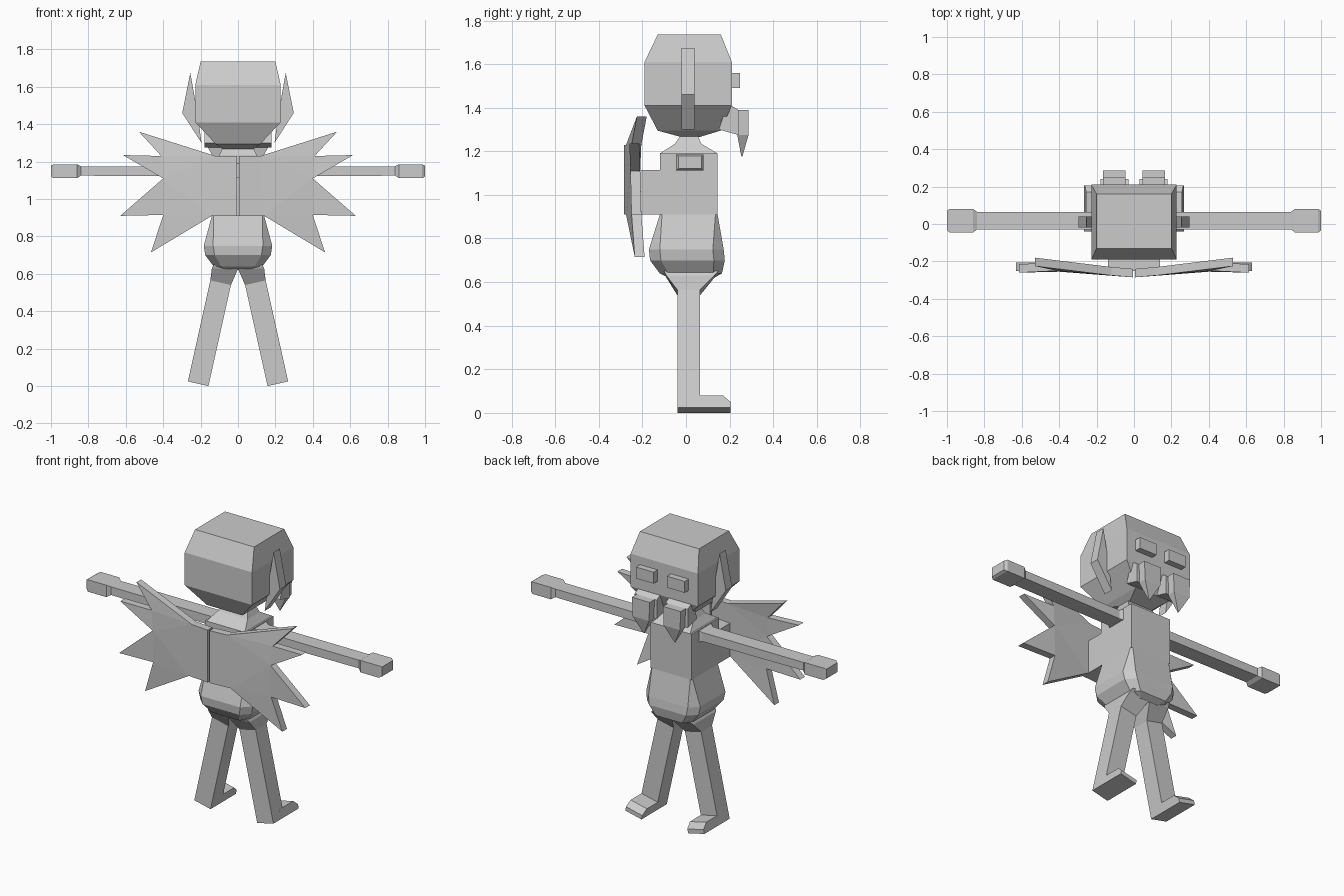
import bpy
import bmesh

cube = bpy.data.objects.get("Cube")
if cube:
    bpy.data.objects.remove(cube, do_unlink=True)

grey = bpy.data.materials.new("plain_grey")
grey.use_nodes = True
grey.diffuse_color = (0.6, 0.6, 0.6, 1)
grey.node_tree.nodes["Principled BSDF"].inputs["Base Color"].default_value = (0.6, 0.6, 0.6, 1)


def finish(name, bm, mirror=False):
    bmesh.ops.recalc_face_normals(bm, faces=bm.faces[:])
    mesh = bpy.data.meshes.new(name)
    bm.to_mesh(mesh)
    bm.free()
    mesh.materials.append(grey)
    obj = bpy.data.objects.new(name, mesh)
    bpy.context.collection.objects.link(obj)
    if mirror:
        modifier = obj.modifiers.new("Mirror", "MIRROR")
        modifier.use_axis = (True, False, False)
        modifier.use_mirror_merge = False


def loft(name, rings, mirror=False):
    """Skin a list of equally sized point rings and cap both ends."""
    bm = bmesh.new()
    rows = [[bm.verts.new(p) for p in ring] for ring in rings]
    n = len(rows[0])
    for low, high in zip(rows, rows[1:]):
        for i in range(n):
            j = (i + 1) % n
            bm.faces.new((low[i], low[j], high[j], high[i]))
    bm.faces.new(rows[0])
    bm.faces.new(rows[-1])
    finish(name, bm, mirror)


def rect(z, x0, x1, y0, y1):
    return [(x0, y0, z), (x1, y0, z), (x1, y1, z), (x0, y1, z)]


def slab(x, y0, y1, z0, z1):
    return [(x, y0, z0), (x, y1, z0), (x, y1, z1), (x, y0, z1)]


def octagon(z, h, y0, y1, c):
    return [(-h + c, y0, z), (h - c, y0, z), (h, y0 + c, z), (h, y1 - c, z),
            (h - c, y1, z), (-h + c, y1, z), (-h, y1 - c, z), (-h, y0 + c, z)]


# Head, neck and trunk
loft("head", [rect(1.265, -.08, .08, -.02, .06), rect(1.295, -.12, .12, -.13, .16),
              rect(1.41, -.228, .228, -.19, .21), rect(1.61, -.228, .228, -.19, .21),
              rect(1.735, -.2, .2, -.13, .16)])
loft("neck", [rect(1.19, -.13, .13, -.12, .145), rect(1.235, -.1, .1, -.05, .07),
              rect(1.28, -.08, .08, -.02, .05)])
loft("chest", [rect(.91, -.14, .14, -.12, .145), rect(1.19, -.14, .14, -.12, .145)])
loft("wing_mount", [rect(.91, -.138, .138, -.25, -.1), rect(1.115, -.138, .138, -.25, -.1)])
loft("abdomen", [octagon(.62, .09, -.08, .13, .03), octagon(.64, .13, -.12, .165, .04),
                 octagon(.7, .175, -.165, .178, .05), octagon(.75, .183, -.17, .173, .05),
                 octagon(.91, .14, -.12, .145, .01)])

# Arms with thicker hands
loft("arms", [slab(.13, -.05, .08, 1.115, 1.19), slab(.16, -.03, .065, 1.12, 1.175),
              slab(.84, -.03, .065, 1.125, 1.175), slab(.86, -.045, .08, 1.112, 1.185),
              slab(.985, -.045, .08, 1.112, 1.185), slab(1, -.035, .07, 1.12, 1.178)], True)

# Splayed legs: wide hips narrowing into a straight shin
hip = [(.0, -.1, .65), (.13, -.1, .65), (.13, .15, .65), (.0, .15, .65)]
crotch = [(.003, -.09, .62), (.14, -.09, .63), (.14, .13, .63), (.003, .13, .62)]
knee = [(.038, -.04, .54), (.148, -.04, .565), (.148, .065, .565), (.038, .065, .54)]
sole = [(.158, -.04, 0), (.268, -.04, .025), (.268, .065, .025), (.158, .065, 0)]
loft("legs", [sole, knee, crotch, hip], True)


# Feet: blocks sheared to follow the tilt of the sole
def foot_ring(y, top):
    shift = -.22 * top
    return [(.158, y, 0), (.268, y, .025), (.268 + shift, y, .025 + top), (.158 + shift, y, top)]


loft("feet", [foot_ring(.03, .055), foot_ring(.17, .055), foot_ring(.205, .025)], True)

# Raised eyes and ears
loft("eyes", [rect(1.49, .045, .165, .19, .248), rect(1.56, .045, .165, .19, .248)], True)
ear = [(.255, 1.675), (.298, 1.46), (.195, 1.3), (.215, 1.45)]
loft("ears", [[(x, y, z) for x, z in ear] for y in (-.02, .04)], True)

# Drooping tusks with their root on the cheeks
loft("tusks", [rect(1.175, .103, .107, .254, .258), rect(1.275, .05, .16, .235, .287),
               rect(1.39, .045, .165, .235, .287)], True)
root = [(.19, 1.42), (.24, 1.39), (.24, 1.275), (.15, 1.3)]
loft("tusk_roots", [[(x, y, z) for y, z in root] for x in (.03, .18)], True)

# Spiked wings: core panels and triangular feathers, thickened backwards
outline = [(.006, -.285, 1.23), (.12, -.275, 1.23), (.53, -.225, 1.36), (.41, -.25, 1.23),
           (.615, -.26, 1.235), (.4, -.255, 1.11), (.63, -.25, .91), (.4, -.25, .915),
           (.465, -.235, .715), (.14, -.275, .91), (.006, -.285, .91)]
panels = [(0, 1, 9, 10), (1, 3, 5), (1, 5, 9), (5, 7, 9), (1, 2, 3), (3, 4, 5), (5, 6, 7), (7, 8, 9)]
bm = bmesh.new()
points = [bm.verts.new(p) for p in outline]
for panel in panels:
    bm.faces.new([points[i] for i in panel])
grown = bmesh.ops.extrude_face_region(bm, geom=bm.faces[:], use_keep_orig=True)["geom"]
bmesh.ops.translate(bm, vec=(0, .045, 0), verts=[g for g in grown if isinstance(g, bmesh.types.BMVert)])
finish("wings", bm, True)
